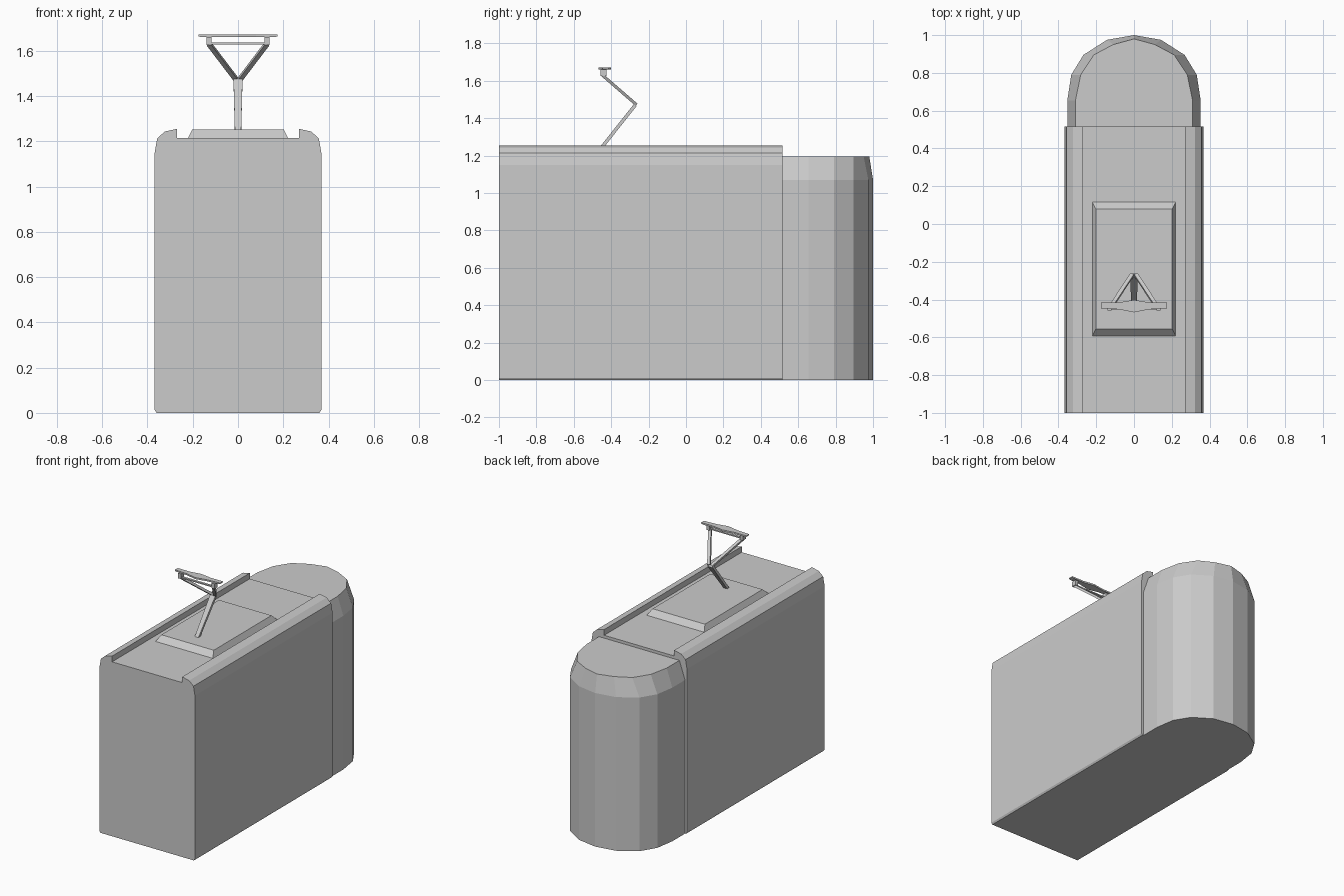
import bpy, bmesh
from mathutils import Vector

cube = bpy.data.objects.get("Cube")
if cube:
    bpy.data.objects.remove(cube, do_unlink=True)

grey = bpy.data.materials.new("light grey")
grey.use_nodes = True
colour = (0.6, 0.6, 0.6, 1)
grey.diffuse_color = colour
grey.node_tree.nodes["Principled BSDF"].inputs["Base Color"].default_value = colour


def loft(name, rings):
    """Join matching closed rings into a solid with flat end caps."""
    bm = bmesh.new()
    loops = [[bm.verts.new(p) for p in ring] for ring in rings]
    for a, b in zip(loops, loops[1:]):
        for i in range(len(a)):
            j = (i + 1) % len(a)
            bm.faces.new((a[i], a[j], b[j], b[i]))
    bm.faces.new(loops[0][::-1])
    bm.faces.new(loops[-1])
    bmesh.ops.recalc_face_normals(bm, faces=bm.faces)
    mesh = bpy.data.meshes.new(name)
    bm.to_mesh(mesh)
    bm.free()
    mesh.materials.append(grey)
    obj = bpy.data.objects.new(name, mesh)
    bpy.context.collection.objects.link(obj)
    return obj


def mirrored(half):
    """Complete a half outline across the x = 0 plane."""
    return half + [(-x, v) for x, v in reversed(half) if x > 0]


def rectangle(x, y0, y1, z):
    return [(-x, y0, z), (x, y0, z), (x, y1, z), (-x, y1, z)]


def box(name, x0, x1, y0, y1, z0, z1):
    return loft(name, [[(x0, y0, z), (x1, y0, z), (x1, y1, z), (x0, y1, z)]
                       for z in (z0, z1)])


def bar(name, start, end, w0, w1, thick):
    """Tapered square bar between two points."""
    a, b = Vector(start), Vector(end)
    along = (b - a).normalized()
    up = along.cross(Vector((1, 0, 0))).normalized()
    side = up.cross(along).normalized()
    corners = ((-1, -1), (1, -1), (1, 1), (-1, 1))
    return loft(name, [[p + side * w / 2 * s + up * thick / 2 * t for s, t in corners]
                       for p, w in ((a, w0), (b, w1))])


# Main body with raised roof edges
section = mirrored([(0.36, 0), (0.368, 0.012), (0.368, 1.15), (0.357, 1.213),
                    (0.323, 1.243), (0.27, 1.255), (0.27, 1.215)])
loft("main_body", [[(x, y, z) for x, z in section] for y in (-1, 0.515)])

# Rounded cab with a sloping roof edge
wall = mirrored([(0.353, 0.51), (0.353, 0.655), (0.332, 0.79), (0.268, 0.895),
                 (0.143, 0.975), (0, 1)])
roof = mirrored([(0.31, 0.51), (0.31, 0.655), (0.282, 0.79), (0.213, 0.895),
                 (0.11, 0.95), (0, 0.98)])
loft("rounded_cab", [[(x, y, z) for x, y in ring]
                     for ring, z in ((wall, 0), (wall, 1.07), (roof, 1.195))])

# Roof plinth
loft("roof_plinth", [rectangle(0.222, -0.595, 0.118, 1.213),
                     rectangle(0.202, -0.555, 0.08, 1.252)])

# Folding current collector arms
bar("lower_arm", (0, -0.45, 1.245), (0, -0.27, 1.472), 0.028, 0.04, 0.018)
for side, s in (("left", 1), ("right", -1)):
    bar(side + "_upper_arm", (s * 0.01, -0.268, 1.475), (s * 0.128, -0.447, 1.63),
        0.02, 0.02, 0.016)
    inner, outer = sorted((s * 0.118, s * 0.14))
    box(side + "_head_post", inner, outer, -0.458, -0.425, 1.625, 1.66)
box("head_crossbar", -0.12, 0.12, -0.452, -0.436, 1.628, 1.636)

# Contact strip, widest in the middle
strip = [(-0.174, -0.446), (-0.08, -0.452), (0, -0.468), (0.08, -0.452), (0.174, -0.446),
         (0.174, -0.415), (0.08, -0.415), (0, -0.402), (-0.08, -0.415), (-0.174, -0.415)]
loft("contact_strip", [[(x * k, y, z) for x, y in strip]
                       for k, z in ((0.93, 1.66), (1, 1.664), (1, 1.671))])
